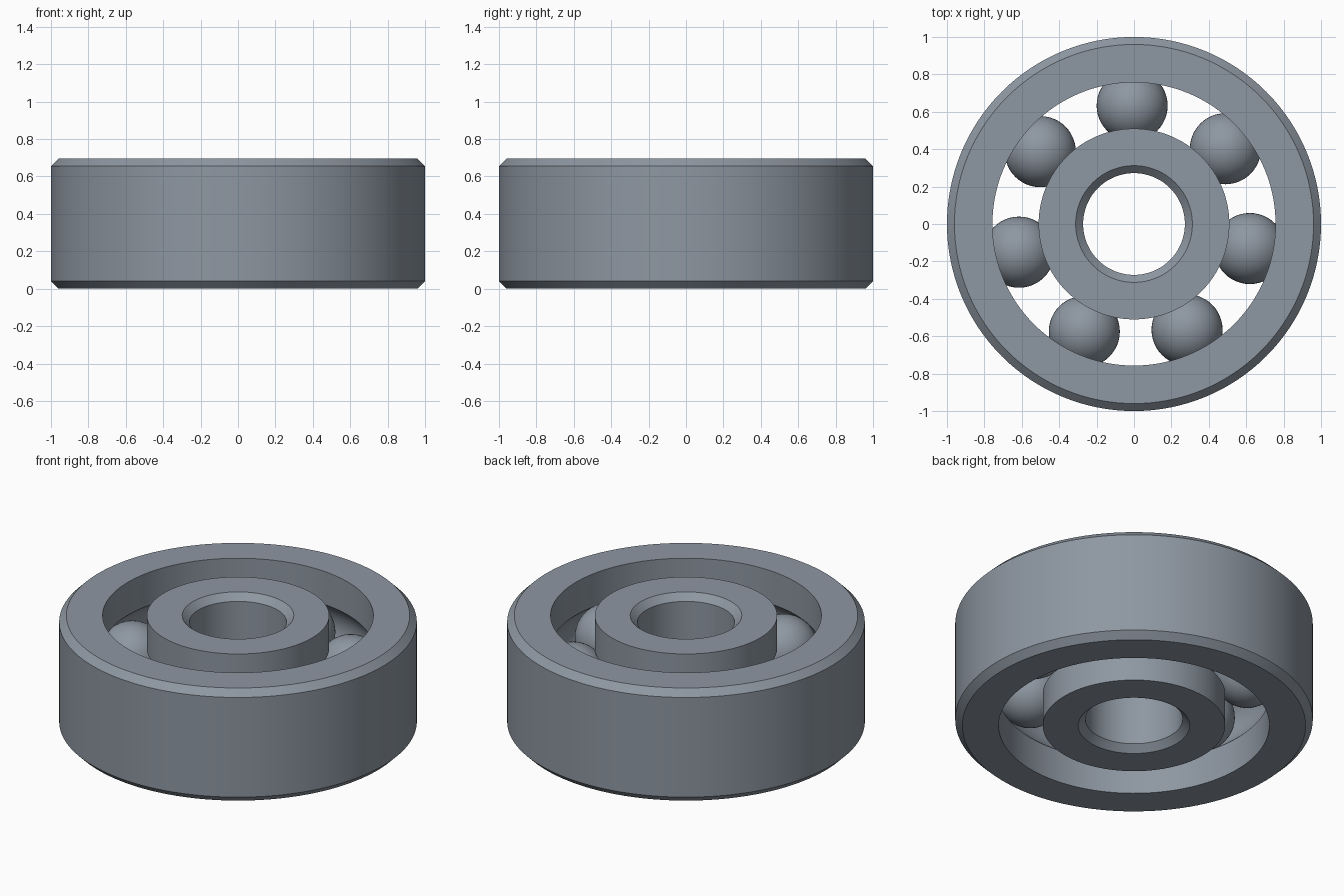
import bpy
import bmesh
from math import sin, cos, pi, radians, sqrt

HEIGHT = 0.695
MID = HEIGHT / 2
BALL_R = 0.19
ORBIT_R = 0.633
BALLS = 7
CHAMFER = 0.04

cube = bpy.data.objects.get("Cube")
if cube:
    bpy.data.objects.remove(cube, do_unlink=True)

# One steel grey for everything
steel = bpy.data.materials.new("steel grey")
steel.use_nodes = True
colour = (0.27, 0.31, 0.36, 1)
steel.diffuse_color = colour
steel.node_tree.nodes["Principled BSDF"].inputs["Base Color"].default_value = colour


def finish(bm, name):
    """Turn a bmesh into a smooth shaded object with sharp edges kept."""
    bmesh.ops.recalc_face_normals(bm, faces=bm.faces)
    mesh = bpy.data.meshes.new(name)
    bm.to_mesh(mesh)
    bm.free()
    mesh.materials.append(steel)
    obj = bpy.data.objects.new(name, mesh)
    bpy.context.collection.objects.link(obj)
    bpy.ops.object.select_all(action="DESELECT")
    obj.select_set(True)
    bpy.context.view_layer.objects.active = obj
    bpy.ops.object.shade_smooth_by_angle(angle=radians(30))
    return obj


def lathe(name, profile, segments=128):
    """Revolve a closed (radius, height) profile around z."""
    bm = bmesh.new()
    rings = []
    for i in range(segments):
        a = 2 * pi * i / segments
        rings.append([bm.verts.new((r * cos(a), r * sin(a), z)) for r, z in profile])
    count = len(profile)
    for i in range(segments):
        here, after = rings[i], rings[(i + 1) % segments]
        for j in range(count):
            k = (j + 1) % count
            bm.faces.new((here[j], after[j], after[k], here[k]))
    return finish(bm, name)


def groove(wall_r, steps=16):
    """Ball track cut in a wall, from bottom to top."""
    side = 1 if wall_r > ORBIT_R else -1
    half = sqrt(BALL_R ** 2 - (wall_r - ORBIT_R) ** 2)
    points = []
    for i in range(steps + 1):
        z = -half * cos(pi * i / steps)
        points.append((ORBIT_R + side * sqrt(BALL_R ** 2 - z * z), MID + z))
    return points


def race(name, plain_r, track_r):
    """Ring with a chamfered plain wall and a grooved wall."""
    inset = CHAMFER if track_r < plain_r else -CHAMFER
    face_r = plain_r - inset
    profile = [(track_r, 0)] + groove(track_r) + [
        (track_r, HEIGHT), (face_r, HEIGHT), (plain_r, HEIGHT - CHAMFER),
        (plain_r, CHAMFER), (face_r, 0)]
    return lathe(name, profile)


race("outer_race", 1.0, 0.757)
race("inner_race", 0.272, 0.51)

# Balls evenly spaced in the track
for n in range(BALLS):
    angle = radians(90.9) + 2 * pi * n / BALLS
    bm = bmesh.new()
    bmesh.ops.create_uvsphere(bm, u_segments=48, v_segments=24, radius=BALL_R)
    ball = finish(bm, f"ball_{n + 1}")
    ball.location = (ORBIT_R * cos(angle), ORBIT_R * sin(angle), MID)
